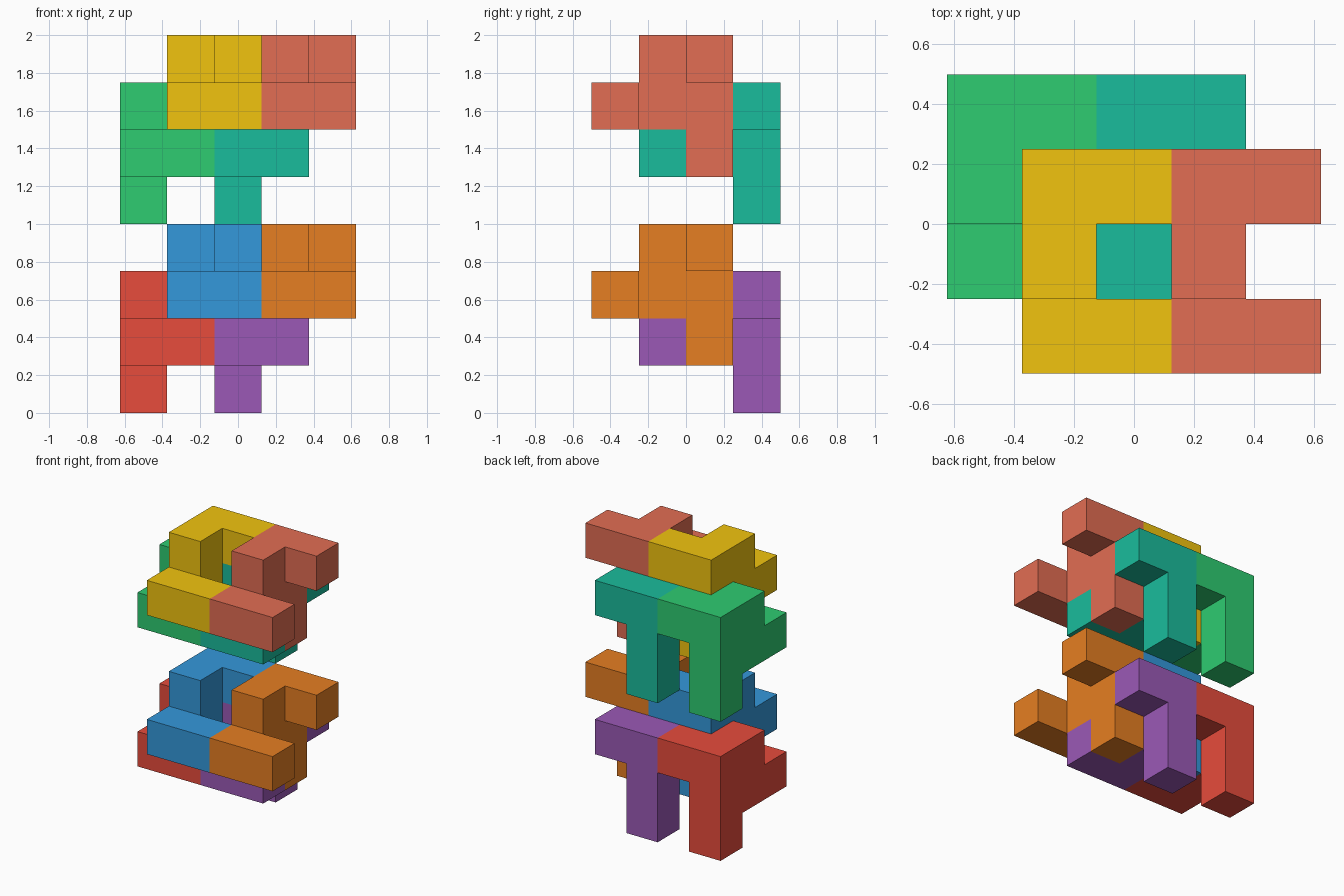
import bpy, bmesh
from mathutils import Vector

if "Cube" in bpy.data.objects:
    bpy.data.objects.remove(bpy.data.objects["Cube"])

U = 0.25                               # edge of one cube cell
ORIGIN = Vector((-0.625, -0.5, 0.0))   # lower corner of the cell grid

# Cells (x, y, z) of the two interlocking piece shapes
LEG_PIECE = {(0, 3, 0), (0, 3, 1), (0, 3, 2), (1, 3, 2),
             (0, 2, 2), (0, 2, 1), (0, 1, 1), (1, 1, 1)}
CAP_PIECE = {(1, 0, 2), (2, 0, 2), (1, 1, 2), (1, 1, 3),
             (1, 2, 3), (2, 2, 3), (1, 2, 2), (1, 2, 1)}


def linear(hex_color):
    """sRGB hex to linear RGBA."""
    out = []
    for i in (0, 2, 4):
        c = int(hex_color[i:i + 2], 16) / 255
        out.append(c / 12.92 if c <= 0.04045 else ((c + 0.055) / 1.055) ** 2.4)
    return (*out, 1.0)


def cube_piece(name, cells, shift, color):
    """Outer skin of a group of cube cells, with flat areas merged."""
    bm = bmesh.new()
    for cell in cells:
        for axis in range(3):
            for side in (0, 1):
                neighbour = list(cell)
                neighbour[axis] += 2 * side - 1
                if tuple(neighbour) in cells:
                    continue
                corners = []
                for a, b in ((0, 0), (1, 0), (1, 1), (0, 1)):
                    p = Vector(cell) + Vector(shift)
                    p[axis] += side
                    p[(axis + 1) % 3] += a
                    p[(axis + 2) % 3] += b
                    corners.append(bm.verts.new(ORIGIN + p * U))
                bm.faces.new(corners if side else corners[::-1])
    bmesh.ops.remove_doubles(bm, verts=bm.verts[:], dist=1e-4)
    bmesh.ops.dissolve_limit(bm, angle_limit=0.01,
                             verts=bm.verts[:], edges=bm.edges[:])
    bmesh.ops.recalc_face_normals(bm, faces=bm.faces[:])
    mesh = bpy.data.meshes.new(name)
    bm.to_mesh(mesh)
    bm.free()
    mat = bpy.data.materials.new(name + "_paint")
    mat.diffuse_color = linear(color)
    mat.use_nodes = True
    mat.node_tree.nodes["Principled BSDF"].inputs["Base Color"].default_value = mat.diffuse_color
    mesh.materials.append(mat)
    obj = bpy.data.objects.new(name, mesh)
    bpy.context.collection.objects.link(obj)


# Two identical tiers; each shape appears twice, two cells apart in x
TIERS = (("lower", 0, ("E74C3C", "9B59B6", "3498DB", "E67E22")),
         ("upper", 4, ("2ECC71", "1ABC9C", "F1C40F", "E26D53")))
for tier, lift, colors in TIERS:
    cube_piece(tier + "_left_leg_piece", LEG_PIECE, (0, 0, lift), colors[0])
    cube_piece(tier + "_right_leg_piece", LEG_PIECE, (2, 0, lift), colors[1])
    cube_piece(tier + "_left_cap_piece", CAP_PIECE, (0, 0, lift), colors[2])
    cube_piece(tier + "_right_cap_piece", CAP_PIECE, (2, 0, lift), colors[3])
